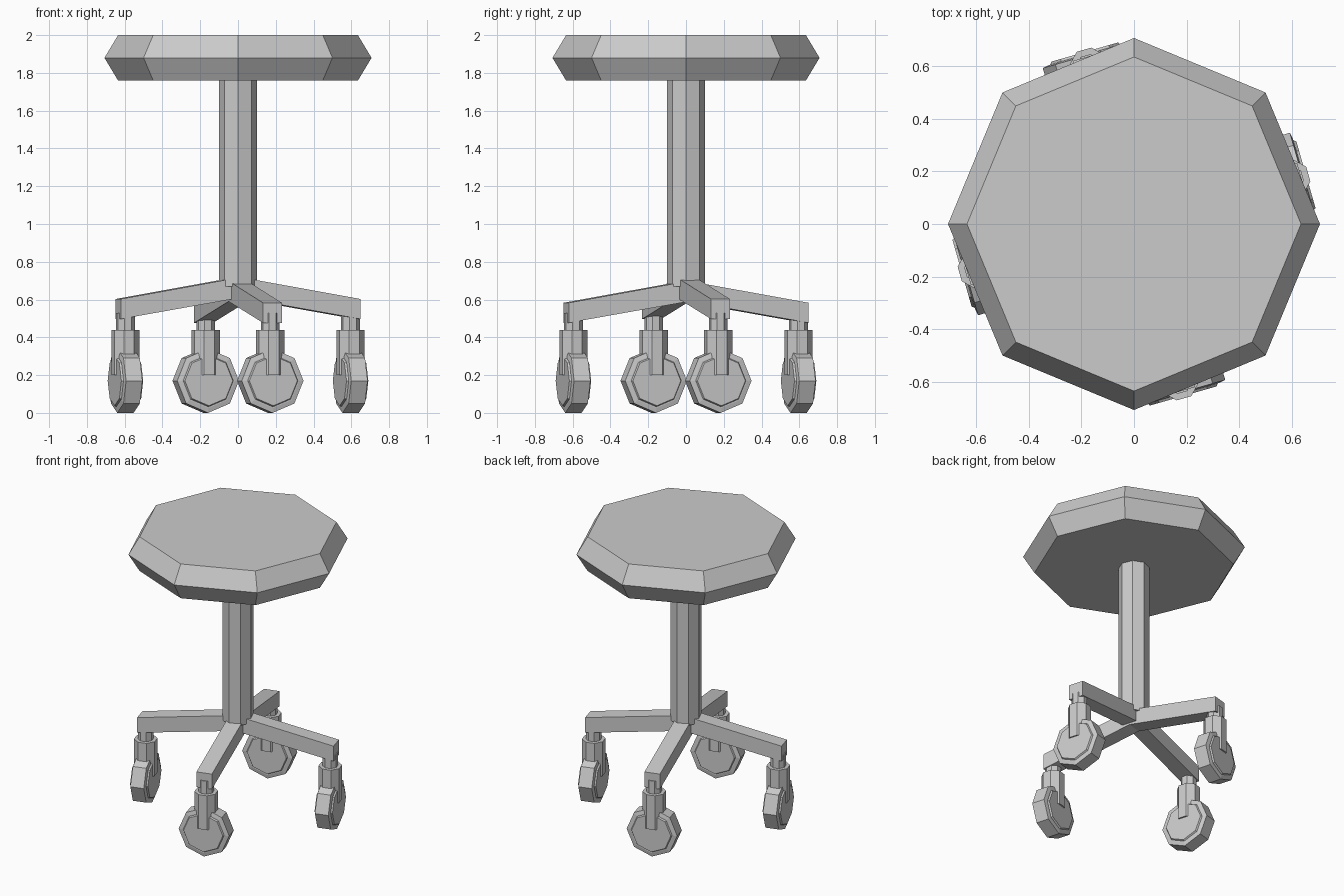
import bpy, bmesh
from math import radians, cos, sin, tau
from mathutils import Matrix

if "Cube" in bpy.data.objects:
    bpy.data.objects.remove(bpy.data.objects["Cube"])

TURN = 16      # base is turned relative to the seat
SIDES = 8


def finish(name, bm, matrix=Matrix()):
    bmesh.ops.recalc_face_normals(bm, faces=bm.faces)
    me = bpy.data.meshes.new(name)
    bm.to_mesh(me)
    bm.free()
    ob = bpy.data.objects.new(name, me)
    ob.matrix_world = matrix
    bpy.context.collection.objects.link(ob)
    return ob


def lathe(name, profile, matrix=Matrix(), phase=0.0):
    """Capped eight-sided solid from (radius, z) pairs."""
    bm = bmesh.new()
    rings = [[bm.verts.new((r * cos(radians(phase) + tau * i / SIDES),
                            r * sin(radians(phase) + tau * i / SIDES), z))
              for i in range(SIDES)] for r, z in profile]
    for a, b in zip(rings, rings[1:]):
        for i in range(SIDES):
            j = (i + 1) % SIDES
            bm.faces.new((a[i], a[j], b[j], b[i]))
    bm.faces.new(rings[0][::-1])
    bm.faces.new(rings[-1])
    return finish(name, bm, matrix)


def bent_bar(name, angle, drop):
    """Bar spanning two opposite feet, raised in the middle."""
    profile = [(-0.66, 0.603), (0, 0.718), (0.66, 0.603),
               (0.66, 0.497), (0, 0.61), (-0.66, 0.497)]
    bm = bmesh.new()
    face = bm.faces.new([bm.verts.new((x, -0.052, z - drop)) for x, z in profile])
    ext = bmesh.ops.extrude_face_region(bm, geom=[face])
    moved = [g for g in ext["geom"] if isinstance(g, bmesh.types.BMVert)]
    bmesh.ops.translate(bm, verts=moved, vec=(0, 0.104, 0))
    return finish(name, bm, Matrix.Rotation(radians(angle), 4, 'Z'))


# Seat and column
lathe("seat", [(0.635, 1.76), (0.707, 1.88), (0.635, 2.0)])
lathe("column", [(0.1, 0.67), (0.1, 1.78)])

# Crossed base bars, the second slightly lower
bent_bar("base_bar_side", TURN, 0.0)
bent_bar("base_bar_front", TURN + 90, 0.02)

# Casters: stem, housing and a wheel with raised hub discs
half = [(0.17, 0.045), (0.145, 0.05), (0.138, 0.05), (0.132, 0.06)]
wheel = [(r, -z) for r, z in reversed(half)] + half
for k in range(4):
    place = (Matrix.Rotation(radians(TURN + 90 * k), 4, 'Z')
             @ Matrix.Translation((0.62, 0, 0)))
    lathe(f"caster_stem_{k + 1}", [(0.05, 0.4), (0.05, 0.53)], place, 22.5)
    lathe(f"caster_housing_{k + 1}", [(0.075, 0.2), (0.075, 0.44)], place, 22.5)
    lathe(f"caster_wheel_{k + 1}", wheel,
          place @ Matrix.Translation((0, 0, 0.17)) @ Matrix.Rotation(radians(90), 4, 'Y'))
